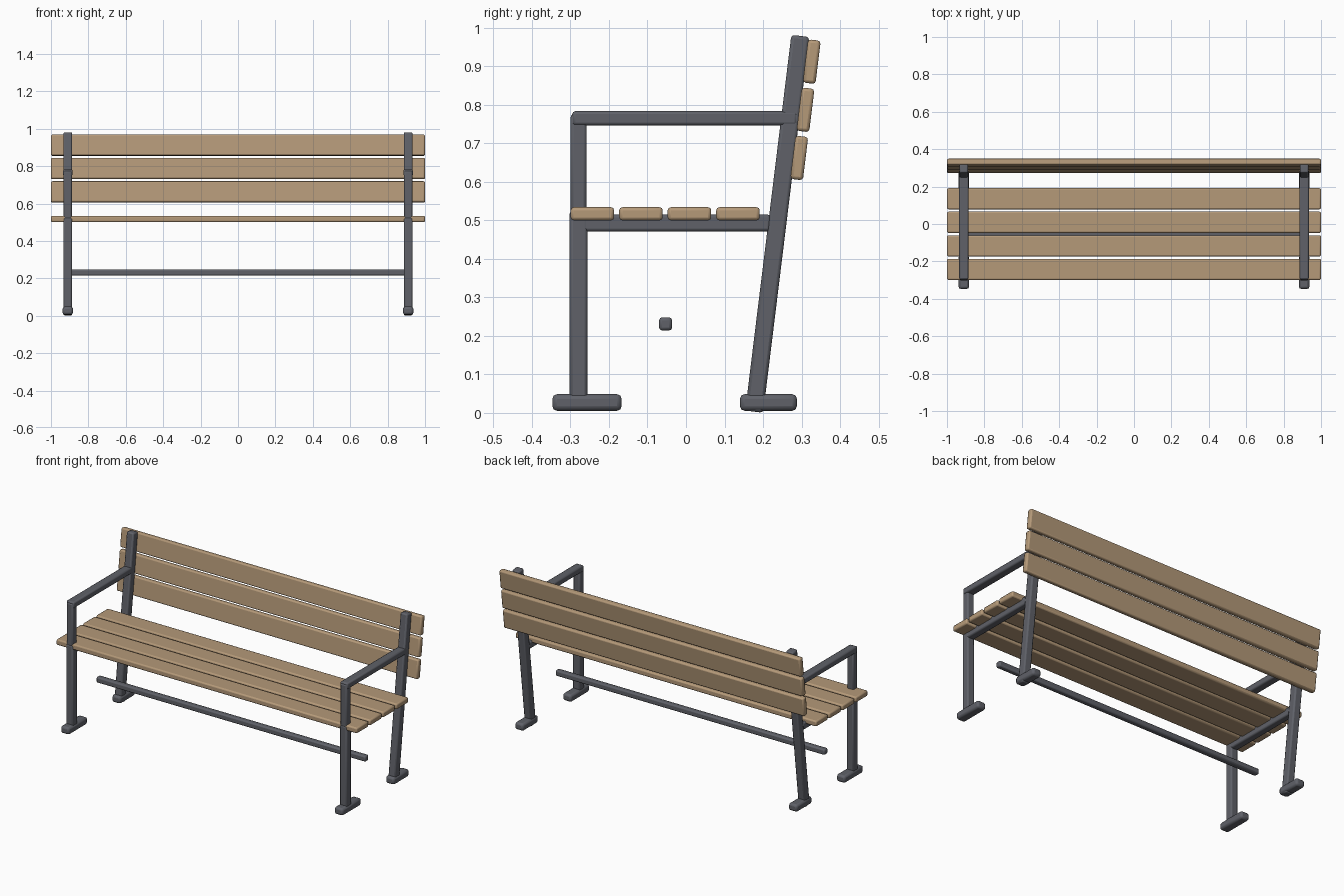
import bpy
import math
from mathutils import Vector

cube = bpy.data.objects.get("Cube")
if cube:
    bpy.data.objects.remove(cube, do_unlink=True)


def material(name, color):
    mat = bpy.data.materials.new(name)
    mat.use_nodes = True
    mat.diffuse_color = color
    mat.node_tree.nodes["Principled BSDF"].inputs["Base Color"].default_value = color
    return mat


WOOD = material("warm_wood", (0.46, 0.32, 0.19, 1))
METAL = material("dark_metal", (0.115, 0.12, 0.14, 1))
LEAN = math.radians(-7)   # backward tilt of the backrest and rear legs
SIDE = 0.91               # distance of each side frame from the middle


def bar(name, center, size, mat, bevel=0.008, tilt=0.0):
    """Box with chamfered edges, tilted about the x axis."""
    bpy.ops.mesh.primitive_cube_add(size=1, location=center, rotation=(tilt, 0, 0))
    obj = bpy.context.object
    obj.name = name
    obj.scale = size
    bpy.ops.object.transform_apply(location=False, rotation=False, scale=True)
    obj.data.materials.append(mat)
    mod = obj.modifiers.new("chamfer", "BEVEL")
    mod.width = bevel
    mod.segments = 2
    bpy.ops.object.shade_smooth_by_angle(angle=math.radians(30))
    return obj


# Seat slats
for i in range(4):
    bar(f"seat_slat_{i + 1}", (0, -0.243 + i * 0.126, 0.517), (2, 0.113, 0.034), WOOD)

# Backrest slats, following the lean of the rear posts
for i in range(3):
    center = Vector((0, 0.294, 0.662)) + i * Vector((0, 0.0163, 0.125))
    bar(f"back_slat_{i + 1}", center, (2, 0.033, 0.113), WOOD, tilt=LEAN)

# Side frames
for side, x in (("left", SIDE), ("right", -SIDE)):
    bar(f"{side}_front_leg", (x, -0.279, 0.27), (0.047, 0.046, 0.51), METAL)
    bar(f"{side}_arm_post", (x, -0.279, 0.645), (0.044, 0.042, 0.26), METAL)
    bar(f"{side}_armrest", (x, -0.003, 0.765), (0.05, 0.585, 0.037), METAL)
    bar(f"{side}_seat_rail", (x, -0.03, 0.493), (0.044, 0.5, 0.044), METAL)
    bar(f"{side}_rear_leg", (x, 0.237, 0.491), (0.047, 0.047, 0.983), METAL, tilt=LEAN)
    bar(f"{side}_front_foot", (x, -0.257, 0.027), (0.056, 0.18, 0.043), METAL, 0.012)
    bar(f"{side}_rear_foot", (x, 0.214, 0.027), (0.056, 0.148, 0.043), METAL, 0.012)

# Low cross bar between the side frames
bar("cross_bar", (0, -0.053, 0.231), (1.79, 0.034, 0.034), METAL)
